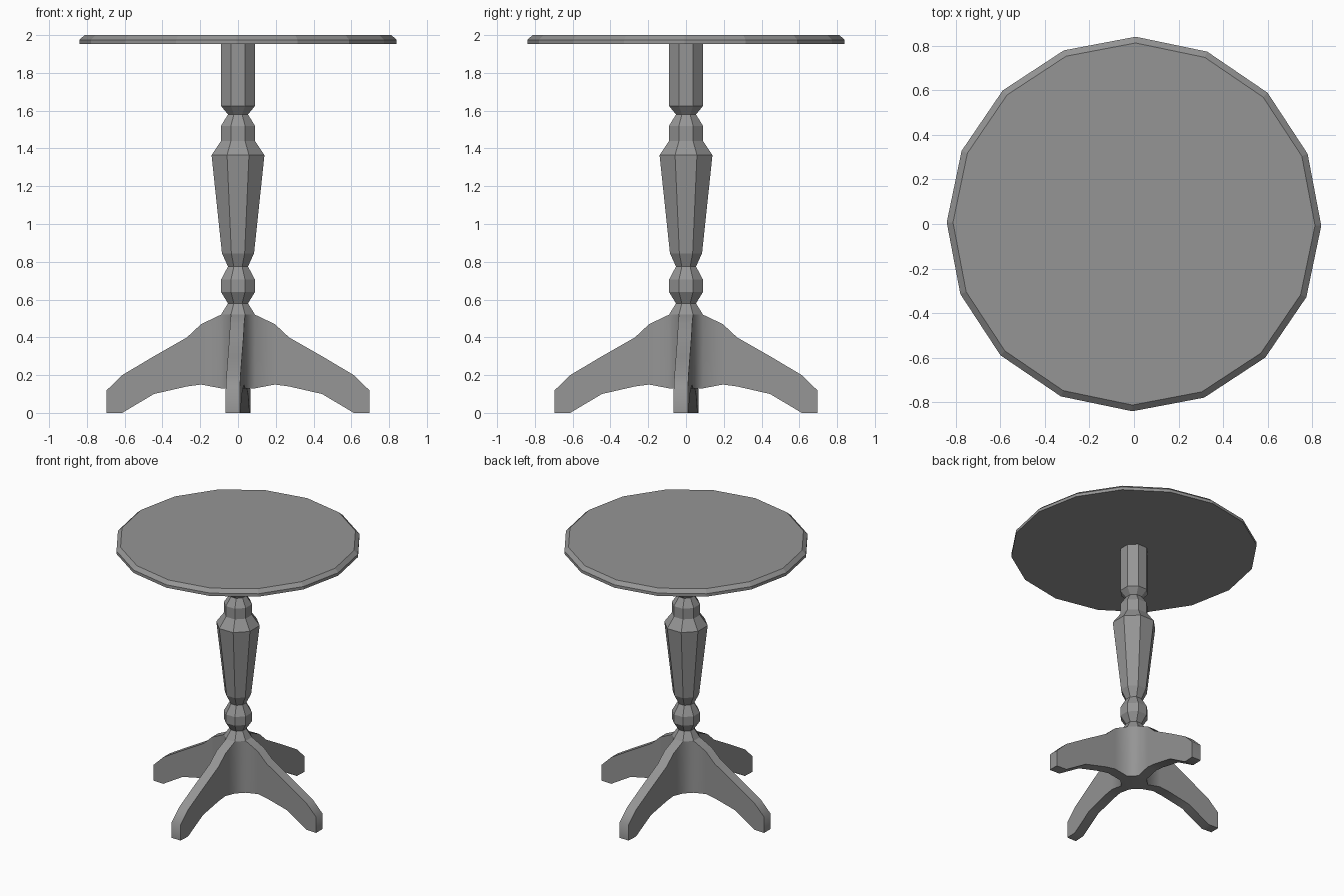
import bpy, bmesh, math
from mathutils import Vector

cube = bpy.data.objects.get("Cube")
if cube:
    bpy.data.objects.remove(cube, do_unlink=True)

# Single grey finish
grey = bpy.data.materials.new("plain grey")
grey.use_nodes = True
colour = (0.3, 0.3, 0.3, 1)
grey.diffuse_color = colour
grey.node_tree.nodes["Principled BSDF"].inputs["Base Color"].default_value = colour


def make_object(name, bm):
    bmesh.ops.recalc_face_normals(bm, faces=bm.faces)
    mesh = bpy.data.meshes.new(name)
    bm.to_mesh(mesh)
    bm.free()
    mesh.materials.append(grey)
    obj = bpy.data.objects.new(name, mesh)
    bpy.context.collection.objects.link(obj)
    return obj


def bridge(bm, a, b):
    for i in range(len(a)):
        j = (i + 1) % len(a)
        bm.faces.new((a[i], a[j], b[j], b[i]))


def turned(name, profile, sides, start, cap_bottom=True):
    """Faceted turning from (radius, height) pairs."""
    bm = bmesh.new()
    angles = [start + math.tau * i / sides for i in range(sides)]
    rings = [[bm.verts.new((r * math.cos(a), r * math.sin(a), z)) for a in angles]
             for r, z in profile]
    for low, high in zip(rings, rings[1:]):
        bridge(bm, low, high)
    bm.faces.new(rings[-1])
    if cap_bottom:
        bm.faces.new(rings[0])
    return make_object(name, bm)


# Table top with a bevelled upper rim
turned("table_top", [(0.84, 1.953), (0.84, 1.975), (0.812, 2.0)], 16, math.radians(-0.5))

# Octagonal column, flats facing the axes: (half width across flats, height)
column = [(0.09, 0.52), (0.053, 0.58), (0.09, 0.64), (0.09, 0.705), (0.053, 0.775),
          (0.085, 0.845), (0.14, 1.365), (0.09, 1.44), (0.09, 1.52), (0.053, 1.58),
          (0.09, 1.625), (0.09, 1.954)]
corner = math.cos(math.pi / 8)
turned("column", [(r / corner, z) for r, z in column], 8, math.pi / 8, cap_bottom=False)

# Hub with four slightly swept legs: (reach, top height, underside height)
stations = [(0.09, 0.52, 0.13), (0.195, 0.47, 0.15), (0.27, 0.40, 0.14),
            (0.445, 0.30, 0.10), (0.613, 0.20, 0.0), (0.695, 0.12, 0.0)]
half = 0.09 * math.tan(math.pi / 8)
bm = bmesh.new()
roots = []
for k in range(4):
    a = k * math.pi / 2
    out = Vector((math.cos(a), math.sin(a), 0))
    side = Vector((-math.sin(a), math.cos(a), 0))
    loops = []
    for reach, top, low in stations:
        sweep = -0.046 * (reach - 0.09)
        loops.append([bm.verts.new(out * reach + side * (sweep + s * half) + Vector((0, 0, z)))
                      for s, z in ((-1, low), (1, low), (1, top), (-1, top))])
    for inner, outer in zip(loops, loops[1:]):
        bridge(bm, inner, outer)
    bm.faces.new(loops[-1])
    roots.append(loops[0])
for k in range(4):
    here, after = roots[k], roots[(k + 1) % 4]
    bm.faces.new((here[1], after[0], after[3], here[2]))
bm.faces.new([v for root in roots for v in root[:2]])
legs = make_object("hub_and_legs", bm)

# Soften the join between hub and legs
bpy.ops.object.select_all(action="DESELECT")
legs.select_set(True)
bpy.context.view_layer.objects.active = legs
bpy.ops.object.shade_smooth_by_angle(angle=math.radians(50))
